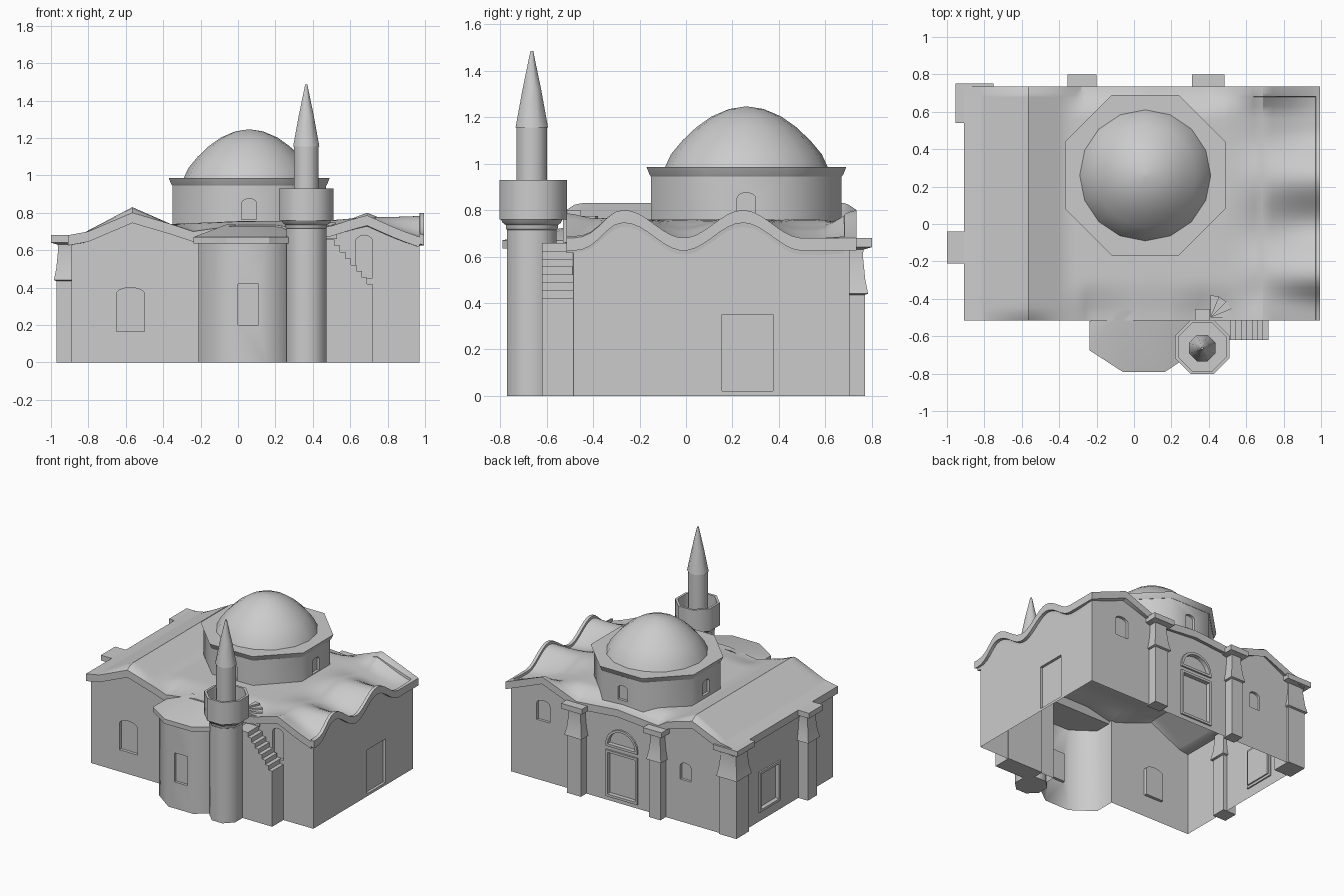
import bpy, bmesh
from math import pi, cos, sin, hypot, ceil

if "Cube" in bpy.data.objects:
    bpy.data.objects.remove(bpy.data.objects["Cube"])

stone = bpy.data.materials.new("pale_grey_stone")
stone.use_nodes = True
GREY = (0.6, 0.6, 0.6, 1)
stone.diffuse_color = GREY
stone.node_tree.nodes["Principled BSDF"].inputs["Base Color"].default_value = GREY


def activate(ob):
    bpy.ops.object.select_all(action='DESELECT')
    ob.select_set(True)
    bpy.context.view_layer.objects.active = ob


def make(name, bm, angle=30, recalc=True):
    if recalc:
        bmesh.ops.recalc_face_normals(bm, faces=bm.faces[:])
    me = bpy.data.meshes.new(name)
    bm.to_mesh(me)
    bm.free()
    me.materials.append(stone)
    ob = bpy.data.objects.new(name, me)
    bpy.context.collection.objects.link(ob)
    activate(ob)
    if angle:
        bpy.ops.object.shade_smooth_by_angle(angle=angle * pi / 180)
    return ob


def loft(bm, rings):
    """Skin a stack of equal rings and close both ends."""
    vs = [[bm.verts.new(p) for p in ring] for ring in rings]
    n = len(vs[0])
    for a, b in zip(vs, vs[1:]):
        for i in range(n):
            j = (i + 1) % n
            bm.faces.new((a[i], a[j], b[j], b[i]))
    bm.faces.new(vs[0][::-1])
    bm.faces.new(vs[-1])


def lathe(name, cx, cy, profile, n=8, shift=0.5):
    """Turn (radius, z) pairs; shift 0.5 puts flats on the axes, 0 puts corners there."""
    bm = bmesh.new()
    k = 1 / cos(shift * 2 * pi / n)
    turns = [(i + shift) * 2 * pi / n for i in range(n)]
    loft(bm, [[(cx + r * k * cos(t), cy + r * k * sin(t), z) for t in turns]
              for r, z in profile])
    return make(name, bm, 50)


def hull(bm, pts):
    bmesh.ops.convex_hull(bm, input=[bm.verts.new(p) for p in pts])


def opening(bm, x, y, nx, ny, w, z0, z1, rise, back, out, grow=0):
    """Prism with a flat or arched head, facing along (nx, ny)."""
    w, z0, z1 = w + 2 * grow, z0 - grow, z1 + grow
    prof = [(-w / 2, z0), (w / 2, z0)]
    if rise:
        rise += grow
        prof += [(w / 2 * cos(t * pi / 10), z1 - rise + rise * sin(t * pi / 10))
                 for t in range(11) if rise < z1 - z0 - 0.001 or 0 < t < 10]
    else:
        prof += [(w / 2, z1), (-w / 2, z1)]
    loft(bm, [[(x + nx * d - ny * u, y + ny * d + nx * u, z) for u, z in prof]
              for d in (-back, out)])


def cut(ob, cutter):
    activate(ob)
    mod = ob.modifiers.new("openings", 'BOOLEAN')
    mod.operation, mod.solver, mod.object = 'DIFFERENCE', 'EXACT', cutter
    bpy.ops.object.modifier_apply(modifier=mod.name)


def piece(x, pts):
    for (a, za), (b, zb) in zip(pts, pts[1:]):
        if x <= b:
            t = max(0, (x - a) / (b - a))
            return za + (zb - za) * t
    return pts[-1][1]


def ease(t):
    t = min(1, max(0, t))
    return t * t * (3 - 2 * t)


# Roof height: gabled west wing, wavy east edge, low gables front and back
X0, X1, Y0, Y1 = -0.91, 0.995, -0.515, 0.735
END = [(X0, 0.68), (-0.8, 0.7), (-0.565, 0.8), (-0.36, 0.74)]
FRONT = END + [(-0.24, 0.7), (0, 0.735), (0.2, 0.735), (0.36, 0.71),
               (0.5, 0.73), (0.69, 0.79), (X1, 0.68)]
BACK = END + [(-0.28, 0.69), (0.06, 0.72), (0.4, 0.69), (0.69, 0.8), (X1, 0.68)]
INNER = [(X0, 0.68), (-0.82, 0.695), (-0.565, 0.83), (-0.36, 0.74),
         (0, 0.755), (X1, 0.765)]


def roof_z(x, y):
    wave = 0.68 if y > 0.49 else 0.74 + 0.06 * cos(2 * pi * (y + 0.265) / 0.51)
    lip = 0 if x > 0.971 or y > 0.681 else -0.018 * ease((x - 0.6) / 0.3)
    front, back = (0.05, 0.05) if x < -0.36 else (0.22, 0.16)
    z = piece(x, INNER)
    z += (wave - z) * ease((x - 0.45) / 0.52)
    z += (piece(x, FRONT) - z) * ease(1 - (y - Y0) / front)
    z += (piece(x, BACK) - z) * ease(1 - (Y1 - y) / back)
    return z + lip


# Main roof slab
xs = sorted({X0 + 0.05 * i for i in range(38)}
            | {p[0] for p in FRONT + BACK + INNER} | {0.97, 0.972})
ys = sorted({Y0 + (Y1 - Y0) * i / 36 for i in range(37)} | {0.68, 0.682})
bm = bmesh.new()
grid = [[bm.verts.new((x, y, roof_z(x, y))) for y in ys] for x in xs]
for a, b in zip(grid, grid[1:]):
    for j in range(len(ys) - 1):
        bm.faces.new((a[j], b[j], b[j + 1], a[j + 1]))
ext = bmesh.ops.extrude_face_region(bm, geom=bm.faces[:], use_keep_orig=True)
low = [g for g in ext["geom"] if isinstance(g, bmesh.types.BMVert)]
bmesh.ops.translate(bm, verts=low, vec=(0, 0, -0.055))
make("main_roof", bm)

# Walls, running around the apse, open below
APSE = [(-0.21, -0.49), (-0.21, -0.645), (-0.05, -0.76),
        (0.155, -0.76), (0.31, -0.645), (0.31, -0.49)]
corners = [(-0.89, -0.485)] + APSE + [(0.97, -0.485), (0.97, 0.705), (-0.89, 0.705)]
path = []
for (ax, ay), (bx, by) in zip(corners, corners[1:] + corners[:1]):
    n = 1 if min(ay, by) < -0.5 else ceil(hypot(bx - ax, by - ay) / 0.05)
    path += [(ax + (bx - ax) * i / n, ay + (by - ay) * i / n) for i in range(n)]
bm = bmesh.new()
foot = [bm.verts.new((x, y, 0)) for x, y in path]
head = [bm.verts.new((x, y, 0.65 if y < -0.5 else roof_z(x, y) - 0.03)) for x, y in path]
for i in range(len(path)):
    j = (i + 1) % len(path)
    bm.faces.new((foot[i], foot[j], head[j], head[i]))
walls = make("walls", bm, 0, recalc=False)
walls.data.materials.append(stone)   # second slot marks the lining
mod = walls.modifiers.new("thickness", 'SOLIDIFY')
mod.thickness, mod.offset, mod.use_even_offset = 0.04, -1, True
mod.material_offset = mod.material_offset_rim = 1
bpy.ops.object.modifier_apply(modifier=mod.name)

# Drum and dome
CX, CY = 0.06, 0.26
drum = lathe("drum", CX, CY, [(0.41, 0.7), (0.41, 0.96)])
lathe("drum_cornice", CX, CY, [(0.412, 0.945), (0.418, 0.955), (0.43, 0.985)])
lathe("dome", CX, CY, [(0.355, 0.975), (0.325, 1.04), (0.275, 1.1), (0.215, 1.157),
                       (0.15, 1.203), (0.075, 1.235), (0.005, 1.246)], 16, 0)

# Recessed doors and windows, some with raised trim
trimmed = [(0.04, 0.705, 0, 1, 0.23, 0.05, 0.365, 0),
           (0.04, 0.705, 0, 1, 0.23, 0.43, 0.54, 0.11),
           (-0.89, 0.28, -1, 0, 0.21, 0.09, 0.355, 0)]
plain = [(-0.575, -0.485, 0, -1, 0.15, 0.165, 0.4, 0.035),
         (0.675, -0.485, 0, -1, 0.09, 0.45, 0.68, 0.035),
         (0.055, -0.76, 0, -1, 0.11, 0.2, 0.42, 0),
         (0.97, 0.265, 1, 0, 0.22, 0.02, 0.35, 0),
         (0.7, 0.705, 0, 1, 0.11, 0.45, 0.605, 0.03),
         (-0.49, 0.705, 0, 1, 0.09, 0.32, 0.45, 0.03)]
for nx, ny in ((1, 0), (-1, 0), (0, 1), (0, -1)):
    plain.append((CX + 0.41 * nx, CY + 0.41 * ny, nx, ny, 0.08, 0.765, 0.875, 0.025))
bm = bmesh.new()
for spec in trimmed + plain:
    opening(bm, *spec, 0.02, 0.05)
cutter = make("opening_cutter", bm, 0)
cutter.hide_render = True
bm = bmesh.new()
for spec in trimmed:
    opening(bm, *spec, 0.01, 0.012, 0.018)
trim = make("door_trim", bm, 0)
for ob in (walls, drum, trim):
    cut(ob, cutter)
bpy.data.objects.remove(cutter)

# Strip the lining so the walls are a single skin
bm = bmesh.new()
bm.from_mesh(walls.data)
lining = [f for f in bm.faces if f.material_index == 1]
bmesh.ops.delete(bm, geom=lining, context='FACES')
bm.to_mesh(walls.data)
bm.free()
walls.data.materials.pop(index=1)
activate(walls)
bpy.ops.object.shade_smooth_by_angle(angle=pi / 3)

# Apse roof
bm = bmesh.new()
hull(bm, [(0.05 + (x - 0.05) * 1.11, y - 0.03, z) for x, y in APSE for z in (0.635, 0.67)]
     + [(x, -0.46, 0.738) for x in (-0.06, 0.2)])
make("apse_roof", bm)

# Buttress posts with flared capitals
POST = [(0, 0), (0.435, 0), (0.44, 0.014), (0.5, 0.002), (0.6, -0.008),
        (0.63, -0.006), (0.64, 0.03), (0.68, 0.03)]
for name, x0, x1, y0, y1 in (("corner_post", -0.925, -0.78, 0.57, 0.72),
                             ("side_post", -0.97, -0.86, -0.18, -0.07),
                             ("back_post_right", -0.325, -0.23, 0.68, 0.77),
                             ("back_post_left", 0.34, 0.455, 0.68, 0.77)):
    bm = bmesh.new()
    loft(bm, [[(x0 - e, y0 - e, z), (x1 + e, y0 - e, z),
               (x1 + e, y1 + e, z), (x0 - e, y1 + e, z)] for z, e in POST])
    make(name, bm)

# Minaret
MX, MY = 0.365, -0.664
lathe("minaret_shaft", MX, MY, [(0.107, 0), (0.107, 0.725)])
lathe("minaret_corbel", MX, MY, [(0.107, 0.715), (0.112, 0.72), (0.112, 0.735),
                                 (0.125, 0.745), (0.135, 0.765)])
lathe("minaret_balcony", MX, MY + 0.006,
      [(0.145, 0.76), (0.145, 0.93), (0.128, 0.93), (0.128, 0.79)])
lathe("minaret_turret", MX, MY, [(0.065, 0.77), (0.065, 1.16)])
lathe("minaret_spire", MX, MY, [(0.07, 1.155), (0.04, 1.32), (0.006, 1.485)])

# Straight stair against the front wall
profile = [(0.42, 0), (0.72, 0)]
for i in range(8):
    x, z = 0.72 - 0.029 * i, 0.42 + 0.034 * i
    profile += [(x, z), (x - 0.029, z)]
profile.append((0.42, profile[-1][1]))
bm = bmesh.new()
loft(bm, [[(x, y, z) for x, z in profile] for y in (-0.62, -0.48)])
make("stair", bm)

# Winding steps and landing
bm = bmesh.new()
for i in range(4):
    arc = [(0.41 + 0.12 * cos(t), -0.5 + 0.12 * sin(t))
           for t in (i * pi / 8, (i + 1) * pi / 8)]
    hull(bm, [(x, y, z) for x, y in arc + [(0.41, -0.5)] for z in (0.66, 0.735 + 0.013 * i)])
hull(bm, [(x, y, z) for x in (0.325, 0.405) for y in (-0.53, -0.455) for z in (0.66, 0.8)])
make("winding_steps", bm)
